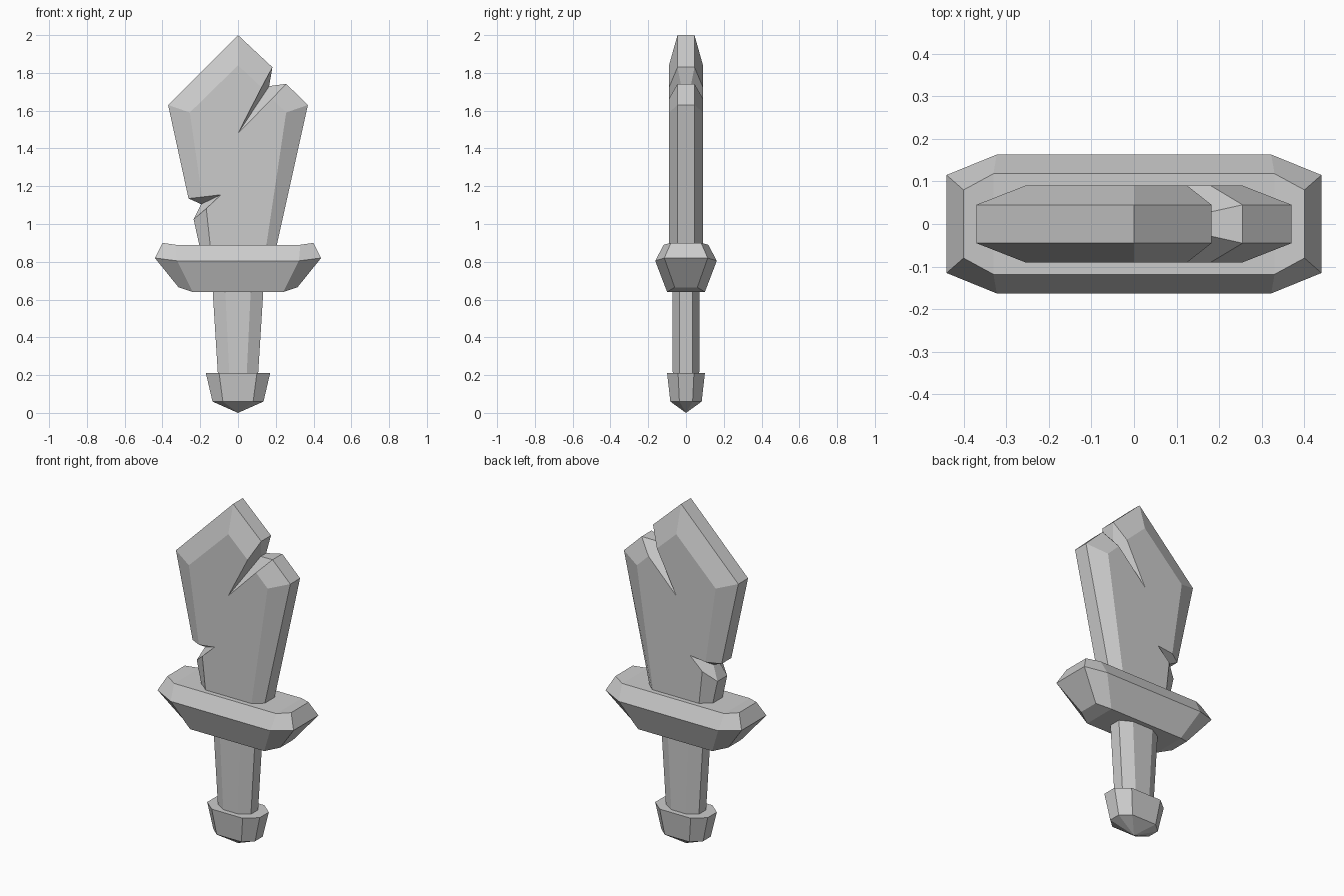
import bpy
import bmesh

cube = bpy.data.objects.get("Cube")
if cube:
    bpy.data.objects.remove(cube, do_unlink=True)

GREY = (0.6, 0.6, 0.6, 1.0)
stone = bpy.data.materials.new("plain grey")
stone.use_nodes = True
stone.diffuse_color = GREY
stone.node_tree.nodes["Principled BSDF"].inputs["Base Color"].default_value = GREY


def finish(name, bm):
    """Turn a bmesh into a flat-shaded object."""
    bmesh.ops.recalc_face_normals(bm, faces=bm.faces)
    mesh = bpy.data.meshes.new(name)
    bm.to_mesh(mesh)
    bm.free()
    mesh.materials.append(stone)
    bpy.context.collection.objects.link(bpy.data.objects.new(name, mesh))


def bridge(bm, a, b):
    for i in range(len(a)):
        j = (i + 1) % len(a)
        bm.faces.new((a[i], a[j], b[j], b[i]))


def octagon(bm, end_x, end_y, end_z, side_x, side_y, side_z):
    """Chamfered rectangle ring; the two ends may sit at another height."""
    e, s = (end_x, end_y, end_z), (side_x, side_y, side_z)
    order = [(e, 1, -1), (e, 1, 1), (s, 1, 1), (s, -1, 1),
             (e, -1, 1), (e, -1, -1), (s, -1, -1), (s, 1, -1)]
    return [bm.verts.new((p[0] * sx, p[1] * sy, p[2])) for p, sx, sy in order]


def cap(bm, r):
    """Close a ring with a middle panel and two end panels."""
    for ids in ((0, 1, 2, 7), (2, 3, 6, 7), (3, 4, 5, 6)):
        bm.faces.new([r[i] for i in ids])


def stacked(name, rings, point_z=None):
    bm = bmesh.new()
    loops = [octagon(bm, *r) for r in rings]
    for a, b in zip(loops, loops[1:]):
        bridge(bm, a, b)
    cap(bm, loops[-1])
    if point_z is None:
        cap(bm, loops[0])
    else:
        tip = bm.verts.new((0, 0, point_z))
        for i in range(8):
            bm.faces.new((loops[0][i], loops[0][(i + 1) % 8], tip))
    finish(name, bm)


# Pommel, grip and crossguard
stacked("pommel", [(0.135, 0.035, 0.06, 0.08, 0.083, 0.06),
                   (0.17, 0.042, 0.21, 0.1, 0.1, 0.21)], point_z=0.0)
stacked("grip", [(0.105, 0.033, 0.18, 0.045, 0.07, 0.18),
                 (0.135, 0.035, 0.66, 0.068, 0.072, 0.66)])
stacked("crossguard", [(0.315, 0.06, 0.665, 0.24, 0.1, 0.64),
                       (0.44, 0.115, 0.82, 0.322, 0.163, 0.805),
                       (0.4, 0.08, 0.9, 0.33, 0.118, 0.89)])

# Chipped blade: rim (x, z, half depth) paired with the flat face (x, z)
FACE_DEPTH, RIM = 0.09, 0.045
outline = [
    ((0.0, 2.0, RIM), (0.0, 1.84)),
    ((0.182, 1.83, RIM), (0.125, 1.723)),
    ((0.165, 1.73, 0.025), (0.0, 1.48)),      # upper chip
    ((0.255, 1.742, RIM), (0.18, 1.663)),
    ((0.37, 1.63, RIM), (0.255, 1.59)),
    ((0.19, 0.82, RIM), (0.14, 0.82)),
    ((-0.19, 0.82, RIM), (-0.14, 0.82)),
    ((-0.235, 1.025, RIM), (-0.168, 1.082)),
    ((-0.195, 1.105, 0.025), (-0.09, 1.155)),  # lower chip
    ((-0.262, 1.135, RIM), (-0.19, 1.143)),
    ((-0.37, 1.63, RIM), (-0.255, 1.59)),
]
bm = bmesh.new()
rims = []
for side in (-1, 1):
    rim = [bm.verts.new((x, side * d, z)) for (x, z, d), _ in outline]
    face = [bm.verts.new((x, side * FACE_DEPTH, z)) for _, (x, z) in outline]
    bridge(bm, rim, face)
    bm.faces.new(face)
    rims.append(rim)
bridge(bm, *rims)
finish("blade", bm)
